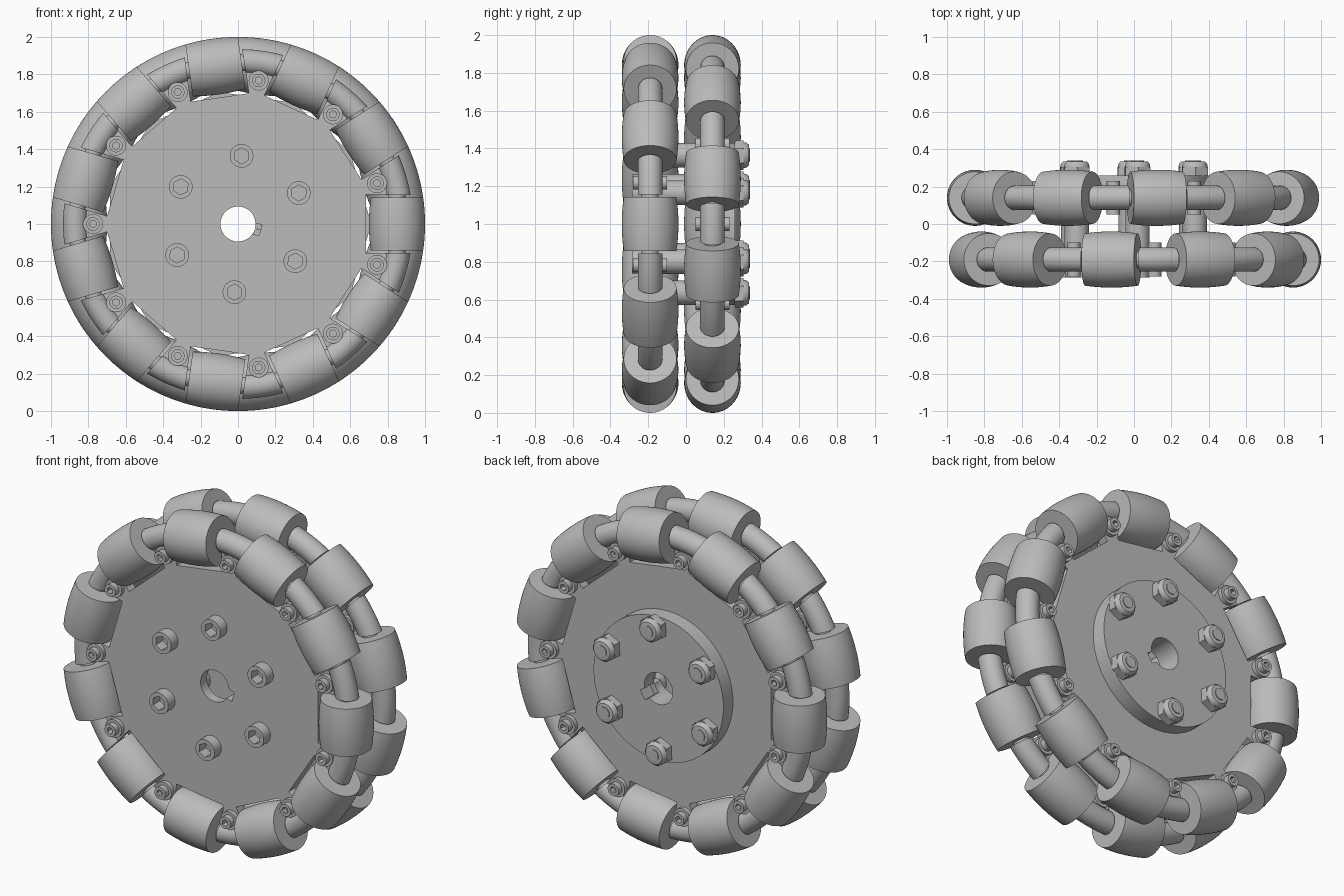
import bpy, bmesh
from math import sin, cos, tan, pi, radians, sqrt
from mathutils import Matrix, Vector

cube = bpy.data.objects.get("Cube")
if cube:
    bpy.data.objects.remove(cube)

mat = bpy.data.materials.new("plain_grey")
mat.use_nodes = True
GREY = (0.5, 0.5, 0.5, 1)
mat.diffuse_color = GREY
mat.node_tree.nodes["Principled BSDF"].inputs["Base Color"].default_value = GREY

COUNT = 11                      # rollers per row
STEP = 2 * pi / COUNT
HALF = STEP / 2
FRONT, BACK = -0.19, 0.14       # depth of the two rows
AXIS_R, ROLLER_R, ROLLER_HALF = 0.85, 0.15, 0.142
PLATE = 0.03                    # half thickness of the discs
CENTRE = Vector((0, 0, 1))
FACING = Matrix.Rotation(pi / 2, 4, 'X')   # turns local z towards the front


def ngon(r, n=40, turn=0.0):
    return [(r * cos(turn + 2 * pi * i / n), r * sin(turn + 2 * pi * i / n)) for i in range(n)]


def finish(mesh):
    mesh.materials.clear()
    mesh.materials.append(mat)
    obj = bpy.data.objects.new("temp", mesh)
    bpy.context.collection.objects.link(obj)
    bpy.ops.object.select_all(action='DESELECT')
    obj.select_set(True)
    bpy.context.view_layer.objects.active = obj
    bpy.ops.object.shade_smooth_by_angle(angle=radians(35))
    bpy.data.objects.remove(obj)
    return mesh


def loft(rings):
    """Skin matching rings of points and cap both ends."""
    bm = bmesh.new()
    rows = [[bm.verts.new(p) for p in ring] for ring in rings]
    for a, b in zip(rows, rows[1:]):
        for i in range(len(a)):
            j = (i + 1) % len(a)
            bm.faces.new((a[i], a[j], b[j], b[i]))
    bm.faces.new(rows[0])
    bm.faces.new(rows[-1])
    bmesh.ops.recalc_face_normals(bm, faces=bm.faces)
    mesh = bpy.data.meshes.new("part")
    bm.to_mesh(mesh)
    bm.free()
    return finish(mesh)


def lathe(profile, n=40):
    return loft([[(x, y, z) for x, y in ngon(r, n)] for r, z in profile])


def plate(loops, y0, y1):
    """Flat plate with holes, standing between two depths."""
    curve = bpy.data.curves.new("outline", 'CURVE')
    curve.dimensions, curve.fill_mode = '2D', 'BOTH'
    curve.extrude = (y1 - y0) / 2
    for loop in loops:
        s = curve.splines.new('POLY')
        s.points.add(len(loop) - 1)
        for p, (x, y) in zip(s.points, loop):
            p.co = (x, y, 0, 1)
        s.use_cyclic_u = True
    obj = bpy.data.objects.new("outline", curve)
    bpy.context.collection.objects.link(obj)
    mesh = bpy.data.meshes.new_from_object(obj.evaluated_get(bpy.context.evaluated_depsgraph_get()))
    bpy.data.objects.remove(obj)
    mesh.transform(Matrix.Translation((0, (y0 + y1) / 2, 0)) @ FACING)
    bm = bmesh.new()
    bm.from_mesh(mesh)
    bmesh.ops.remove_doubles(bm, verts=bm.verts, dist=1e-5)
    bmesh.ops.recalc_face_normals(bm, faces=bm.faces)
    bm.to_mesh(mesh)
    bm.free()
    return finish(mesh)


def place(name, mesh, radius=0.0, angle=0.0, y=0.0, flip=False):
    obj = bpy.data.objects.new(name, mesh)
    bpy.context.collection.objects.link(obj)
    turn = Matrix.Rotation(-angle, 4, 'Y')
    m = Matrix.Translation(CENTRE) @ turn @ Matrix.Translation((radius, y, 0))
    obj.matrix_world = m @ Matrix.Rotation(pi, 4, 'Z') if flip else m


# Bore with a keyway
key = radians(-32)
bore = [(0.094 * cos(key + a), 0.094 * sin(key + a))
        for a in [0.32 + (2 * pi - 0.64) * i / 36 for i in range(37)]]
for side in (-1, 1):
    bore.append((0.125 * cos(key) - side * 0.03 * sin(key), 0.125 * sin(key) + side * 0.03 * cos(key)))


def gap(rho):
    """Half width between neighbouring rollers at a distance from the centre."""
    return rho * tan(HALF) - (ROLLER_HALF + 0.015) / cos(HALF)


# Disc outline with one lug in each gap between rollers
outline = []
for k in range(COUNT):
    a = k * STEP
    for rho, side in ((0.70, -1), (0.84, -1), (0.84, 1), (0.70, 1)):
        t = side * gap(rho)
        outline.append((rho * cos(a) - t * sin(a), rho * sin(a) + t * cos(a)))
disc = plate([outline, bore], -PLATE, PLATE)

# Barrel roller whose side follows the wheel rim
steps = [ROLLER_HALF * (i / 6 - 1) for i in range(13)]
barrel = [(sqrt(1 - z * z) - AXIS_R, z) for z in steps]
roller = lathe(barrel, 56)
axle = lathe([(0.045, -0.165), (0.045, 0.165)], 24)

# Rounded bracket with mitred ends between rollers
rings = []
for f in [i / 4 - 1 for i in range(9)]:
    ring = []
    for u, v in ngon(0.065, 32):
        rho = 0.87 + u
        t = f * gap(rho)
        ring.append((sqrt(rho * rho - t * t), v, t))
    rings.append(ring)
bracket = loft(rings)

# Small socket screw
washer = plate([ngon(0.053)], -PLATE - 0.025, -PLATE)
screw_head = plate([ngon(0.036, 32), ngon(0.02, 6)], -PLATE - 0.06, -PLATE - 0.025)

for row, y, start in (("front", FRONT, 0), ("back", BACK, HALF)):
    place(row + "_disc", disc, angle=start + HALF, y=y)
    for k in range(COUNT):
        a = start + k * STEP
        place(row + "_roller", roller, AXIS_R, a, y)
        place(row + "_axle", axle, AXIS_R, a, y)
        place(row + "_bracket", bracket, 0, a + HALF, y)
        for flip in (False, True):
            place(row + "_screw_washer", washer, 0.775, a + HALF, y, flip)
            place(row + "_screw_head", screw_head, 0.775, a + HALF, y, flip)

# Hub plate on the back
place("hub_plate", plate([ngon(0.43, 72), bore], BACK + PLATE, 0.26))

# Through bolts with spacers and lock nuts
face = FRONT - PLATE
bolt_head = plate([ngon(0.063), ngon(0.043, 6)], face - 0.065, face)
spacer = plate([ngon(0.065)], FRONT + PLATE, BACK - PLATE)
nut = plate([ngon(0.078, 6)], 0.26, 0.305)
nut_dome = lathe([(0.068, -0.305), (0.066, -0.32), (0.055, -0.333), (0.034, -0.335), (0.034, -0.34)])
nut_dome.transform(FACING)
for k in range(6):
    a = radians(27 + 60 * k)
    for name, mesh in (("bolt_head", bolt_head), ("bolt_spacer", spacer),
                       ("bolt_nut", nut), ("nut_dome", nut_dome)):
        place(name, mesh, 0.365, a)
